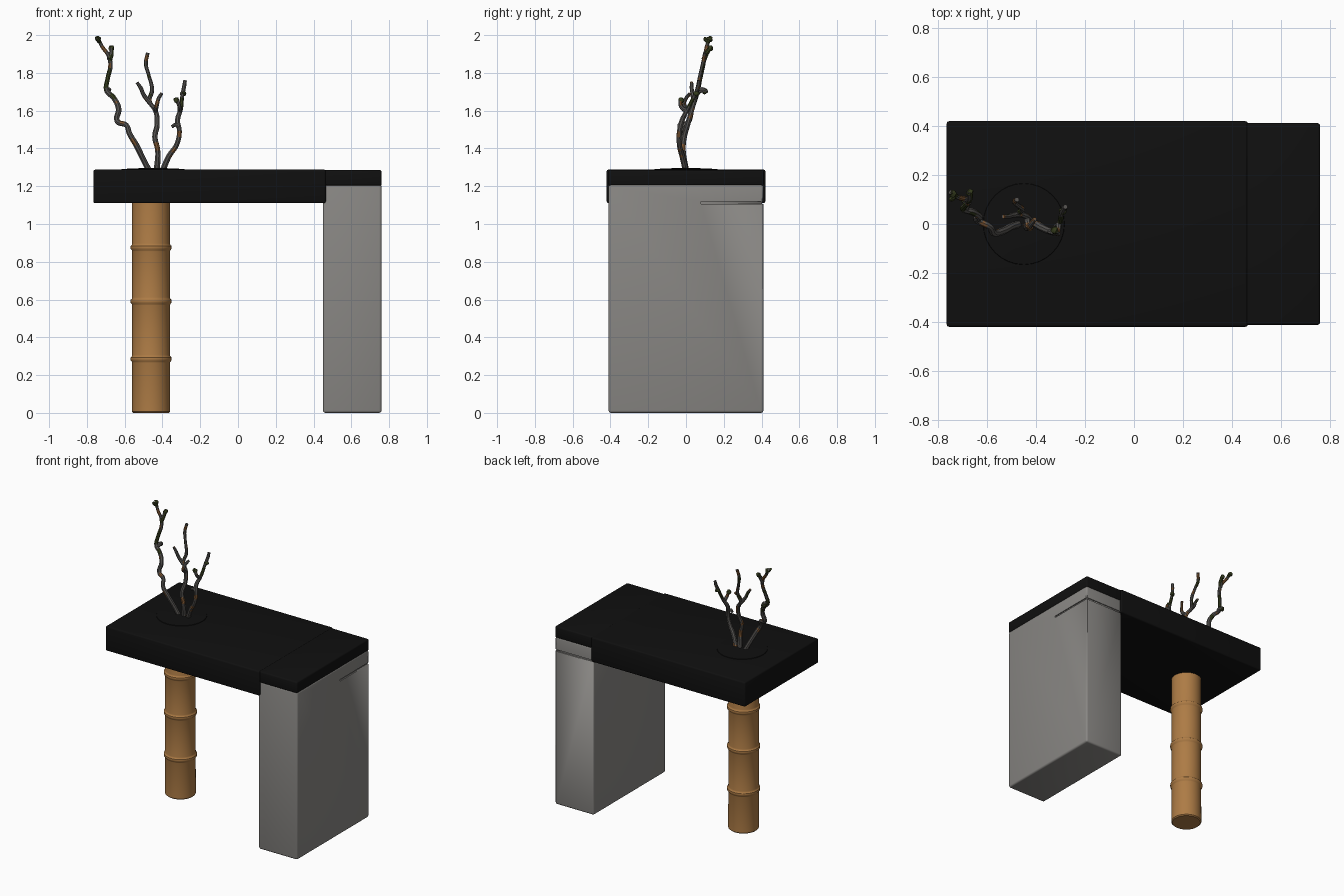
import bpy, bmesh, math, random
from mathutils import Vector, noise

if "Cube" in bpy.data.objects:
    bpy.data.objects.remove(bpy.data.objects["Cube"])

random.seed(4)


def material(name, r, g, b):
    m = bpy.data.materials.new(name)
    m.diffuse_color = (r, g, b, 1)
    m.use_nodes = True
    m.node_tree.nodes["Principled BSDF"].inputs["Base Color"].default_value = m.diffuse_color
    return m


BLACK = material("black lacquer", 0.005, 0.005, 0.005)
STONE = material("grey stone", 0.25, 0.242, 0.23)
BAMBOO = material("bamboo", 0.42, 0.20, 0.06)
BARK = material("grey bark", 0.09, 0.085, 0.08)
RUST = material("rusty bark", 0.22, 0.10, 0.035)
MOSS = material("dark moss", 0.035, 0.045, 0.012)


def add_object(name, mesh, mats, smooth=True):
    ob = bpy.data.objects.new(name, mesh)
    bpy.context.scene.collection.objects.link(ob)
    for m in mats:
        mesh.materials.append(m)
    if smooth:
        bpy.ops.object.select_all(action='DESELECT')
        ob.select_set(True)
        bpy.context.view_layer.objects.active = ob
        bpy.ops.object.shade_smooth_by_angle(angle=math.radians(40))
    return ob


def box(name, lo, hi, mat, bevel=0.0):
    bm = bmesh.new()
    bmesh.ops.create_cube(bm, size=1)
    for v in bm.verts:
        v.co = Vector([lo[i] if v.co[i] < 0 else hi[i] for i in range(3)])
    if bevel:
        bmesh.ops.bevel(bm, geom=bm.edges[:], offset=bevel, segments=3,
                        profile=0.5, affect='EDGES')
    me = bpy.data.meshes.new(name)
    bm.to_mesh(me)
    bm.free()
    return add_object(name, me, [mat])


def lathe(name, profile, cx, cy, mat, sides=48):
    bm = bmesh.new()
    rings = []
    for r, z in profile:
        rings.append([bm.verts.new((cx + r * math.cos(2 * math.pi * k / sides),
                                    cy + r * math.sin(2 * math.pi * k / sides), z))
                      for k in range(sides)])
    for a, b in zip(rings, rings[1:]):
        for k in range(sides):
            n = (k + 1) % sides
            bm.faces.new((a[k], a[n], b[n], b[k]))
    bm.faces.new(rings[0][::-1])
    bm.faces.new(rings[-1])
    me = bpy.data.meshes.new(name)
    bm.to_mesh(me)
    bm.free()
    return add_object(name, me, [mat])


# Table top: thick slab, with a thinner, narrower lip over the stone
box("table_top", (-0.765, -0.42, 1.11), (0.465, 0.42, 1.288), BLACK, 0.01)
box("table_top_lip", (0.42, -0.412, 1.203), (0.76, 0.412, 1.286), BLACK, 0.01)

# Stone pedestal with a groove around the rear right corner
stone = box("stone_leg", (0.45, -0.41, 0), (0.76, 0.41, 1.21), STONE, 0.013)
cutters = [box("groove_cutter_side", (0.752, 0.08, 1.106), (0.80, 0.45, 1.118), STONE),
           box("groove_cutter_back", (0.40, 0.402, 1.106), (0.80, 0.45, 1.118), STONE)]
for c in cutters:
    c.hide_render = True
    c.hide_viewport = True
    mod = stone.modifiers.new("groove", 'BOOLEAN')
    mod.operation = 'DIFFERENCE'
    mod.object = c
dg = bpy.context.evaluated_depsgraph_get()
cut = bpy.data.meshes.new_from_object(stone.evaluated_get(dg))
stone.modifiers.clear()
stone.data = cut
for c in cutters:
    bpy.data.objects.remove(c)

# Bamboo leg with three raised nodes
prof = [(0.094, 0), (0.101, 0.007)]
for z in (0.287, 0.592, 0.877):
    prof += [(0.100, z - 0.022), (0.102, z - 0.016), (0.108, z - 0.009), (0.109, z),
             (0.108, z + 0.007), (0.102, z + 0.012), (0.100, z + 0.02)]
prof.append((0.100, 1.13))
lathe("bamboo_leg", prof, -0.46, 0, BAMBOO)

# Low mound that holds the twigs
lathe("soil_mound", [(0.17, 1.28), (0.165, 1.291), (0.11, 1.294), (0.05, 1.296)],
      -0.45, 0, BLACK, 32)


# Twigs: tapering smooth tubes, faces coloured in patches
def twig(name, pts, r0, r1):
    cu = bpy.data.curves.new(name, 'CURVE')
    cu.dimensions = '3D'
    cu.bevel_depth = 1.0
    cu.bevel_resolution = 2
    cu.resolution_u = 5
    cu.use_fill_caps = True
    sp = cu.splines.new('BEZIER')
    sp.bezier_points.add(len(pts) - 1)
    for i, (bp, p) in enumerate(zip(sp.bezier_points, pts)):
        bp.co = p
        bp.handle_left_type = bp.handle_right_type = 'AUTO'
        bp.radius = (r0 + (r1 - r0) * i / (len(pts) - 1)) * random.uniform(0.9, 1.12)
    tmp = bpy.data.objects.new("tmp", cu)
    bpy.context.scene.collection.objects.link(tmp)
    deps = bpy.context.evaluated_depsgraph_get()
    me = bpy.data.meshes.new_from_object(tmp.evaluated_get(deps))
    bpy.data.objects.remove(tmp)
    me.materials.clear()
    ob = add_object(name, me, [BARK, RUST, MOSS])
    for f in me.polygons:
        n = noise.noise(f.center * 22)
        high = f.center.z > 1.62
        f.material_index = 1 if n > 0.33 else (2 if high and n < -0.12 else 0)
    return ob


twig("left_twig", [(-0.47, 0, 1.28), (-0.50, -0.01, 1.34), (-0.54, -0.03, 1.42),
                   (-0.575, -0.035, 1.48), (-0.59, -0.01, 1.522), (-0.64, 0.015, 1.545),
                   (-0.632, 0.03, 1.61), (-0.66, 0.05, 1.67), (-0.695, 0.06, 1.705),
                   (-0.69, 0.075, 1.77), (-0.675, 0.09, 1.84), (-0.685, 0.10, 1.89),
                   (-0.72, 0.11, 1.94), (-0.735, 0.12, 1.97), (-0.75, 0.13, 1.99)], 0.017, 0.010)
twig("left_twig_fork", [(-0.68, 0.095, 1.87), (-0.67, 0.11, 1.905), (-0.672, 0.135, 1.94)],
     0.013, 0.010)
twig("left_twig_tip", [(-0.735, 0.115, 1.965), (-0.745, 0.10, 1.98), (-0.75, 0.105, 1.985)],
     0.010, 0.008)
twig("left_twig_stub", [(-0.69, 0.06, 1.70), (-0.685, 0.085, 1.71), (-0.69, 0.11, 1.70)],
     0.015, 0.012)
twig("middle_twig", [(-0.43, 0, 1.28), (-0.425, -0.015, 1.39), (-0.44, -0.01, 1.46),
                     (-0.428, 0.01, 1.53), (-0.437, 0.03, 1.60), (-0.468, 0.045, 1.65),
                     (-0.455, 0.06, 1.71), (-0.473, 0.075, 1.79), (-0.488, 0.09, 1.85),
                     (-0.478, 0.10, 1.905)], 0.016, 0.009)
twig("middle_twig_left_fork", [(-0.465, 0.04, 1.64), (-0.50, 0.035, 1.685),
                               (-0.515, 0.03, 1.72), (-0.535, 0.03, 1.75)], 0.013, 0.008)
twig("middle_twig_right_fork", [(-0.437, 0.02, 1.60), (-0.43, -0.01, 1.63),
                                (-0.42, 0.0, 1.665), (-0.405, 0.02, 1.69)], 0.012, 0.009)
twig("right_twig", [(-0.40, 0, 1.28), (-0.365, -0.02, 1.36), (-0.325, -0.035, 1.42),
                    (-0.31, -0.035, 1.49), (-0.32, -0.02, 1.55), (-0.302, 0.01, 1.61),
                    (-0.295, 0.045, 1.68), (-0.285, 0.065, 1.73), (-0.28, 0.07, 1.76)],
     0.016, 0.010)
twig("right_twig_stub", [(-0.312, -0.033, 1.51), (-0.33, -0.035, 1.525), (-0.35, -0.03, 1.515)],
     0.011, 0.009)
twig("right_twig_fork", [(-0.308, 0.0, 1.60), (-0.31, -0.025, 1.62), (-0.318, -0.03, 1.645),
                         (-0.33, -0.02, 1.66)], 0.012, 0.010)

# Small moss knobs at the twig ends
for i, p in enumerate([(-0.74, 0.125, 1.98), (-0.67, 0.13, 1.93), (-0.69, 0.10, 1.703),
                       (-0.325, -0.025, 1.655), (-0.29, 0.055, 1.69)]):
    bm = bmesh.new()
    bmesh.ops.create_icosphere(bm, subdivisions=2, radius=0.016)
    for v in bm.verts:
        v.co = v.co * random.uniform(0.8, 1.15) + Vector(p)
    me = bpy.data.meshes.new("moss_knob")
    bm.to_mesh(me)
    bm.free()
    add_object("moss_knob_%d" % (i + 1), me, [MOSS])
